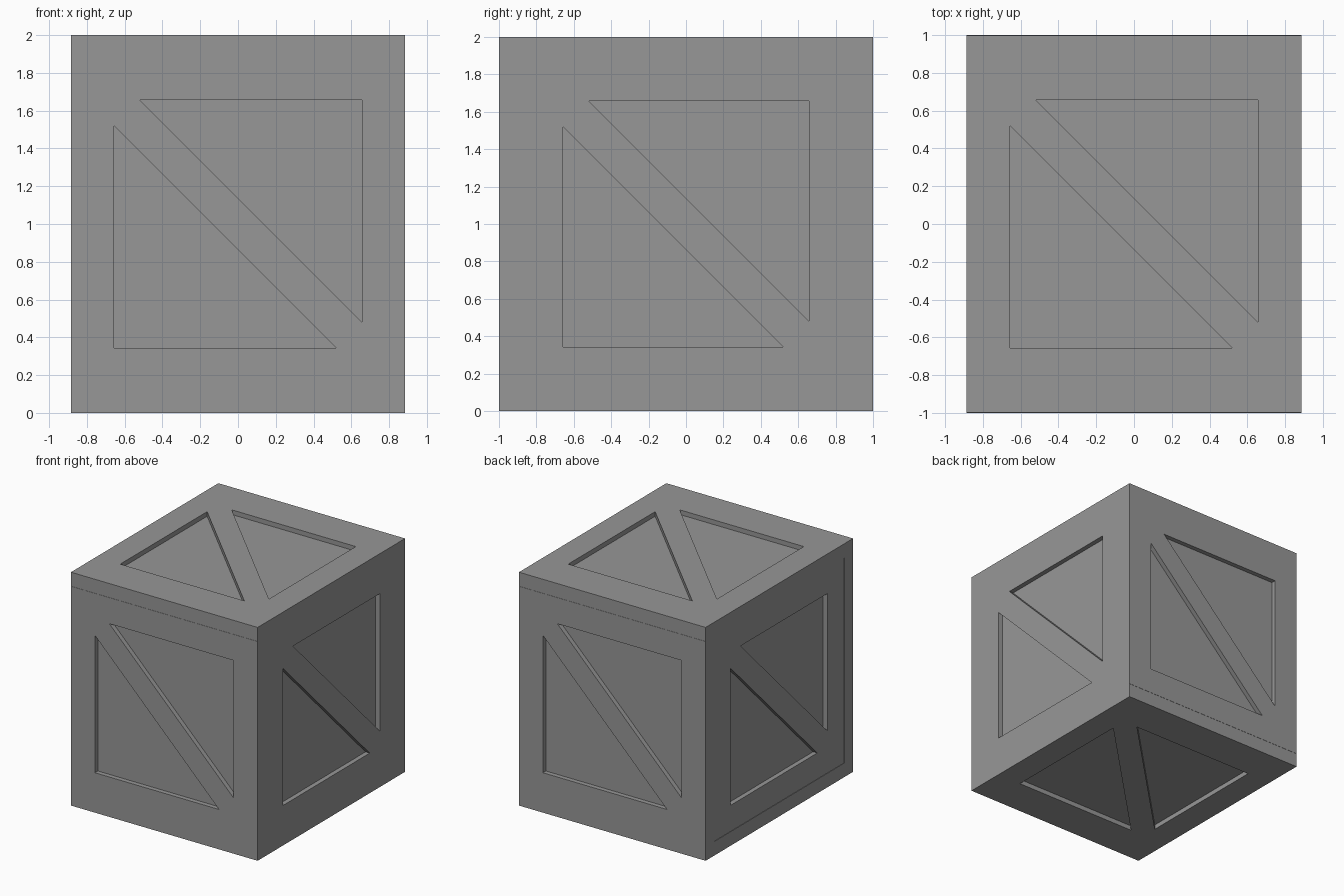
import bpy
import bmesh
from mathutils import Matrix, Vector

cube = bpy.data.objects.get("Cube")
if cube:
    bpy.data.objects.remove(cube, do_unlink=True)

grey = bpy.data.materials.new("crate grey")
grey.use_nodes = True
colour = (0.31, 0.31, 0.31, 1)
grey.diffuse_color = colour
grey.node_tree.nodes["Principled BSDF"].inputs["Base Color"].default_value = colour

HALF_X = 0.885      # half width of the crate
INNER = 0.88        # half size of the panels between top and bottom
THICK = 0.12        # panel thickness
DEPTH = 0.04        # depth of the triangular recesses
W, A = 0.657, 0.52  # recess square half size, brace end offset


def panel(name, half_u, half_v, u, v, offset):
    """Slab with a diagonal brace between two triangular recesses."""
    u, v = Vector(u), Vector(v)
    n = u.cross(v)
    bm = bmesh.new()

    def vert(x, y):
        return bm.verts.new((x, y, 0))

    o_bl, o_br = vert(-half_u, -half_v), vert(half_u, -half_v)
    o_tr, o_tl = vert(half_u, half_v), vert(-half_u, half_v)
    bl, b, br, r = vert(-W, -W), vert(A, -W), vert(W, -W), vert(W, -A)
    tr, t, tl, l = vert(W, W), vert(-A, W), vert(-W, W), vert(-W, A)

    # Border and brace
    for loop in ((o_bl, o_br, br, b, bl), (o_br, o_tr, tr, r, br),
                 (o_tr, o_tl, tl, t, tr), (o_tl, o_bl, bl, l, tl),
                 (b, br, r, t, tl, l)):
        bm.faces.new(loop)

    # Recesses: floor triangles joined to the rim by walls
    for tri in ((bl, b, l), (r, tr, t)):
        low = [bm.verts.new(p.co - Vector((0, 0, DEPTH))) for p in tri]
        bm.faces.new(low)
        for i in range(3):
            j = (i + 1) % 3
            bm.faces.new((tri[i], tri[j], low[j], low[i]))

    # Outer rim and back of the slab
    rim = (o_bl, o_br, o_tr, o_tl)
    back = [bm.verts.new(p.co - Vector((0, 0, THICK))) for p in rim]
    bm.faces.new(back[::-1])
    for i in range(4):
        j = (i + 1) % 4
        bm.faces.new((rim[j], rim[i], back[i], back[j]))

    bmesh.ops.recalc_face_normals(bm, faces=bm.faces[:])
    place = Matrix((u, v, n)).transposed().to_4x4()
    place.translation = n * offset + Vector((0, 0, 1))
    bm.transform(place)
    mesh = bpy.data.meshes.new(name)
    bm.to_mesh(mesh)
    bm.free()
    mesh.materials.append(grey)
    bpy.context.collection.objects.link(bpy.data.objects.new(name, mesh))


X, Y, Z = Vector((1, 0, 0)), Vector((0, 1, 0)), Vector((0, 0, 1))

# Top and bottom boards cover the full plan
panel("top_panel", HALF_X, 0.998, X, Y, 1)
panel("bottom_panel", HALF_X, 0.998, X, -Y, 1)
# Front and back boards stand between them
panel("front_panel", HALF_X, INNER, X, Z, 1)
panel("back_panel", HALF_X, INNER, -X, Z, 1)
# Side boards fill the remaining openings; one sits slightly recessed
panel("left_panel", INNER, INNER, Y, Z, HALF_X)
panel("right_panel", INNER, INNER, -Y, Z, HALF_X - 0.004)
